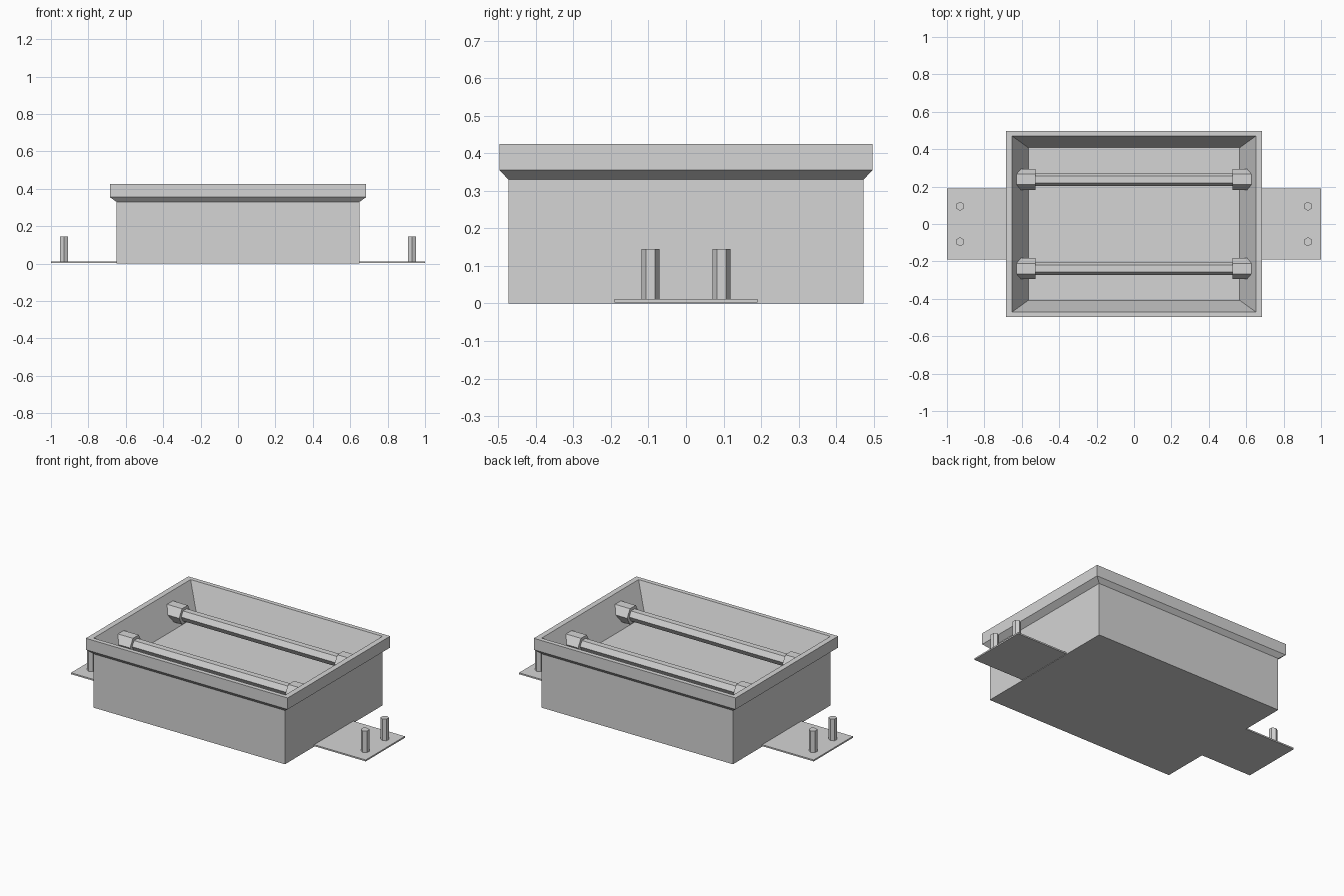
import bpy, bmesh, math

cube = bpy.data.objects.get("Cube")
if cube:
    bpy.data.objects.remove(cube, do_unlink=True)

grey = bpy.data.materials.new("neutral_grey")
grey.use_nodes = True
colour = (0.66, 0.66, 0.66, 1)
grey.diffuse_color = colour
grey.node_tree.nodes["Principled BSDF"].inputs["Base Color"].default_value = colour


def finish(name, bm):
    bmesh.ops.recalc_face_normals(bm, faces=bm.faces)
    mesh = bpy.data.meshes.new(name)
    bm.to_mesh(mesh)
    bm.free()
    mesh.materials.append(grey)
    obj = bpy.data.objects.new(name, mesh)
    bpy.context.collection.objects.link(obj)
    return obj


def loft(name, rings):
    """Skin a stack of matching rings and cap both ends."""
    bm = bmesh.new()
    loops = [[bm.verts.new(p) for p in ring] for ring in rings]
    n = len(loops[0])
    for a, b in zip(loops, loops[1:]):
        for i in range(n):
            j = (i + 1) % n
            bm.faces.new((a[i], a[j], b[j], b[i]))
    bm.faces.new(loops[0])
    bm.faces.new(loops[-1])
    return finish(name, bm)


def rect(x, y, z, cx=0):
    return [(cx + sx * x, sy * y, z) for sx, sy in ((-1, -1), (1, -1), (1, 1), (-1, 1))]


def hexagon(r):
    return [(r * math.cos(k * math.pi / 3), r * math.sin(k * math.pi / 3)) for k in range(6)]


# Housing: straight walls, flared rim, sloping reflector and floor
FLOOR, RIM = 0.248, 0.425
housing = loft("housing", [
    rect(0.65, 0.473, 0), rect(0.65, 0.473, 0.33),
    rect(0.685, 0.497, 0.355), rect(0.685, 0.497, RIM),
    rect(0.651, 0.47, RIM), rect(0.565, 0.408, FLOOR)])


def wall_x(z):
    """Half width of the sloping reflector at a given height."""
    return 0.565 + (z - FLOOR) * (0.651 - 0.565) / (RIM - FLOOR)


TUBE_Y, TUBE_Z = 0.238, 0.33
for row, sy in (("front", -1), ("back", 1)):
    # Hexagonal lamp tube
    loft(f"{row}_tube", [
        [(x, sy * TUBE_Y + u, TUBE_Z + v) for u, v in hexagon(0.036)] for x in (-0.54, 0.54)])
    for side, sx in (("right", -1), ("left", 1)):
        # Lamp socket, its outer end lying on the sloping wall
        prof = [(sy * TUBE_Y + u, TUBE_Z + v) for u, v in hexagon(0.056)]
        loft(f"{row}_{side}_socket", [
            [(sx * 0.527, y, z) for y, z in prof],
            [(sx * wall_x(z), y, z) for y, z in prof]])
        # Mounting pin
        loft(f"{row}_{side}_pin", [
            [(sx * 0.93 + v, sy * 0.095 + u, z) for u, v in hexagon(0.024)]
            for z in (0.01, 0.145)])

# Mounting tabs at both ends
for side, sx in (("right", -1), ("left", 1)):
    loft(f"{side}_mounting_tab", [rect(0.18, 0.19, z, sx * 0.82) for z in (0.003, 0.012)])
